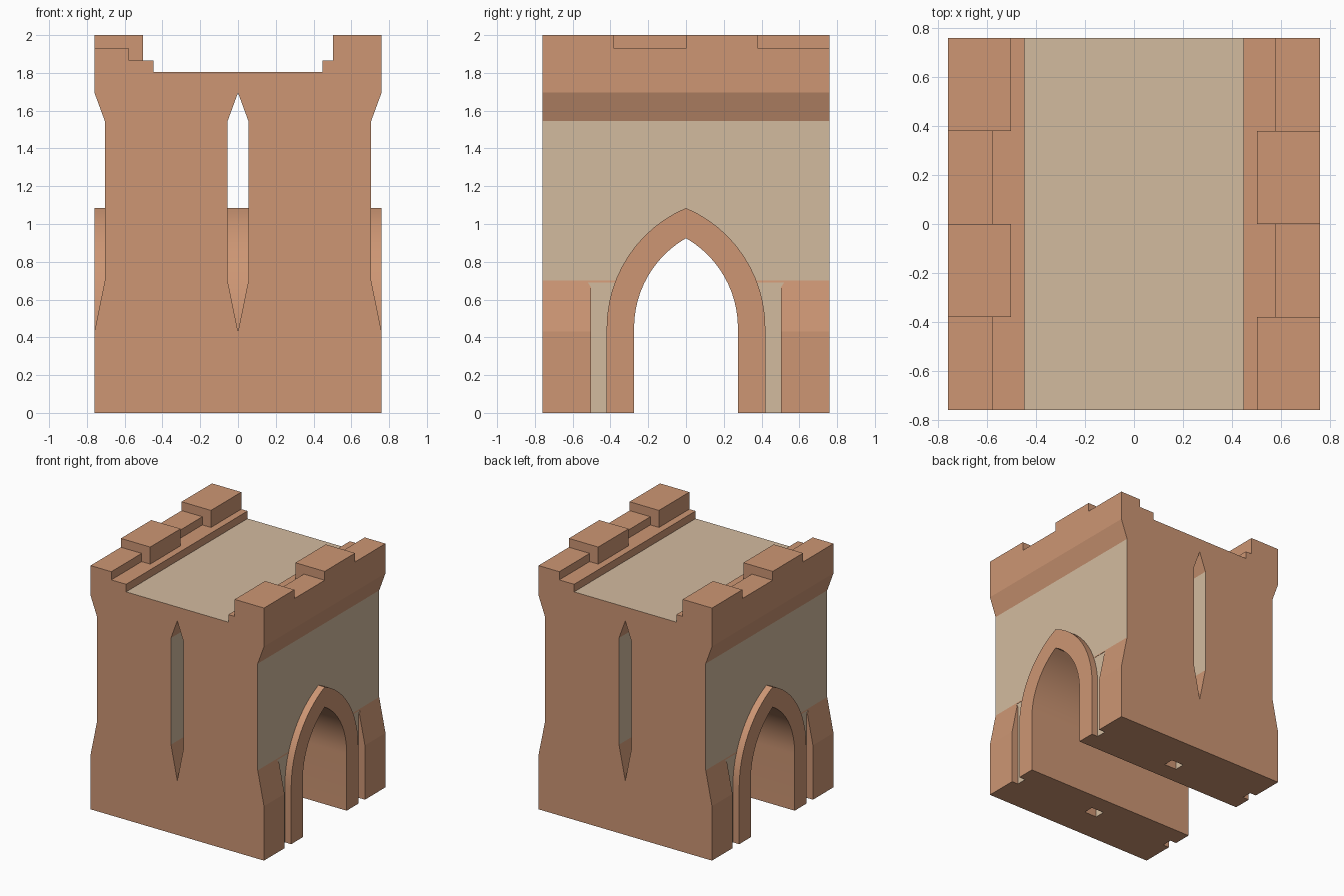
import bpy
import bmesh
from math import cos, sin, acos, radians

if "Cube" in bpy.data.objects:
    bpy.data.objects.remove(bpy.data.objects["Cube"])

HALF = 0.76      # half width and half depth of the block
RECESS = 0.055   # depth of the wall panels, half width of the slit
SPRING = 0.45    # height where the arch starts to curve
ROOF = 1.805
LEDGE = 1.865


def material(name, color):
    mat = bpy.data.materials.new(name)
    mat.use_nodes = True
    mat.diffuse_color = color
    mat.node_tree.nodes["Principled BSDF"].inputs["Base Color"].default_value = color
    return mat


def prism(name, outline, axis, start, end):
    """Extrude an outline (x,z along y, or y,z along x) between two positions."""
    def place(p, t):
        return (p[0], t, p[1]) if axis == "y" else (t, p[0], p[1])
    bm = bmesh.new()
    ends = [[bm.verts.new(place(p, t)) for p in outline] for t in (start, end)]
    bm.faces.new(ends[0])
    bm.faces.new(ends[1][::-1])
    n = len(outline)
    for i in range(n):
        j = (i + 1) % n
        bm.faces.new((ends[0][i], ends[1][i], ends[1][j], ends[0][j]))
    bmesh.ops.recalc_face_normals(bm, faces=bm.faces)
    mesh = bpy.data.meshes.new(name)
    bm.to_mesh(mesh)
    bm.free()
    obj = bpy.data.objects.new(name, mesh)
    bpy.context.collection.objects.link(obj)
    return obj


def cut(target, cutter):
    """Subtract the cutter from the target, then discard the cutter."""
    mod = target.modifiers.new("cut", "BOOLEAN")
    mod.operation = "DIFFERENCE"
    mod.solver = "EXACT"
    mod.object = cutter
    bpy.context.view_layer.objects.active = target
    bpy.ops.object.modifier_apply(modifier=mod.name)
    bpy.data.objects.remove(cutter)


def arch(half_width, apex, segments=12):
    """Solid pointed arch, oversized at the base and both ends."""
    rise = apex - SPRING
    radius = (half_width ** 2 + rise ** 2) / (2 * half_width)
    shift = radius - half_width
    sweep = acos(shift / radius)
    side = [(half_width, -0.2)]
    for i in range(segments + 1):
        a = sweep * i / segments
        side.append((radius * cos(a) - shift, SPRING + radius * sin(a)))
    side[-1] = (0, apex)
    outline = side + [(-y, z) for y, z in side[-2::-1]]
    return prism("arch_cutter", outline, "x", -1, 1)


# Main block with stepped parapets
right = [(HALF, 0), (HALF, 2), (0.503, 2), (0.503, LEDGE), (0.448, LEDGE), (0.448, ROOF)]
gatehouse = prism("gatehouse", right + [(-x, z) for x, z in right[::-1]], "y", -HALF, HALF)

# Gaps between merlons, staggered on the two sides
quarter = HALF / 2
gap = [(0.503, LEDGE), (0.578, LEDGE), (0.578, 1.93), (0.9, 1.93), (0.9, 2.1), (0.503, 2.1)]
for side, starts in ((1, (-quarter, quarter)), (-1, (-HALF, 0))):
    for y in starts:
        low = y - 0.1 if y == -HALF else y
        high = y + quarter + (0.1 if y == quarter else 0)
        cut(gatehouse, prism("gap_cutter", [(side * x, z) for x, z in gap], "y", low, high))

# Central slit and recessed side panels share one tapered shape, kept clear of the arch
panel = [(0, 0.43), (RECESS, 0.7), (RECESS, 1.545), (0, 1.695), (-RECESS, 1.545), (-RECESS, 0.7)]
groove = [(0.3, -0.1), (0.503, -0.1), (0.503, 0.665), (0.52, 0.69), (0.3, 0.69)]
for centre in (-HALF, 0, HALF):
    slot = prism("slot_cutter", [(centre + x, z) for x, z in panel], "y", -1, 1)
    cut(slot, arch(0.42, 1.085))
    cut(gatehouse, slot)
    for s in (-1, 1):
        channel = prism("groove_cutter", [(s * y, z) for y, z in groove], "x",
                        centre - RECESS, centre + RECESS)
        cut(channel, arch(0.42, 1.085))
        cut(gatehouse, channel)

# Passage through the arch
cut(gatehouse, arch(0.275, 0.925))

# Brick everywhere, plaster on the recessed walls and the roof
mesh = gatehouse.data
mesh.materials.clear()
mesh.materials.append(material("terracotta_brick", (0.61, 0.305, 0.174, 1)))
mesh.materials.append(material("pale_plaster", (0.651, 0.497, 0.347, 1)))
for face in mesh.polygons:
    x = abs(face.center.x)
    wall = abs(face.normal.x) > 0.99 and min(abs(x - RECESS), abs(x - HALF + RECESS)) < 0.004
    roof = face.normal.z > 0.99 and abs(face.center.z - ROOF) < 0.004
    face.material_index = 1 if wall or roof else 0

bpy.ops.object.select_all(action="DESELECT")
gatehouse.select_set(True)
bpy.context.view_layer.objects.active = gatehouse
bpy.ops.object.shade_smooth_by_angle(angle=radians(9))
